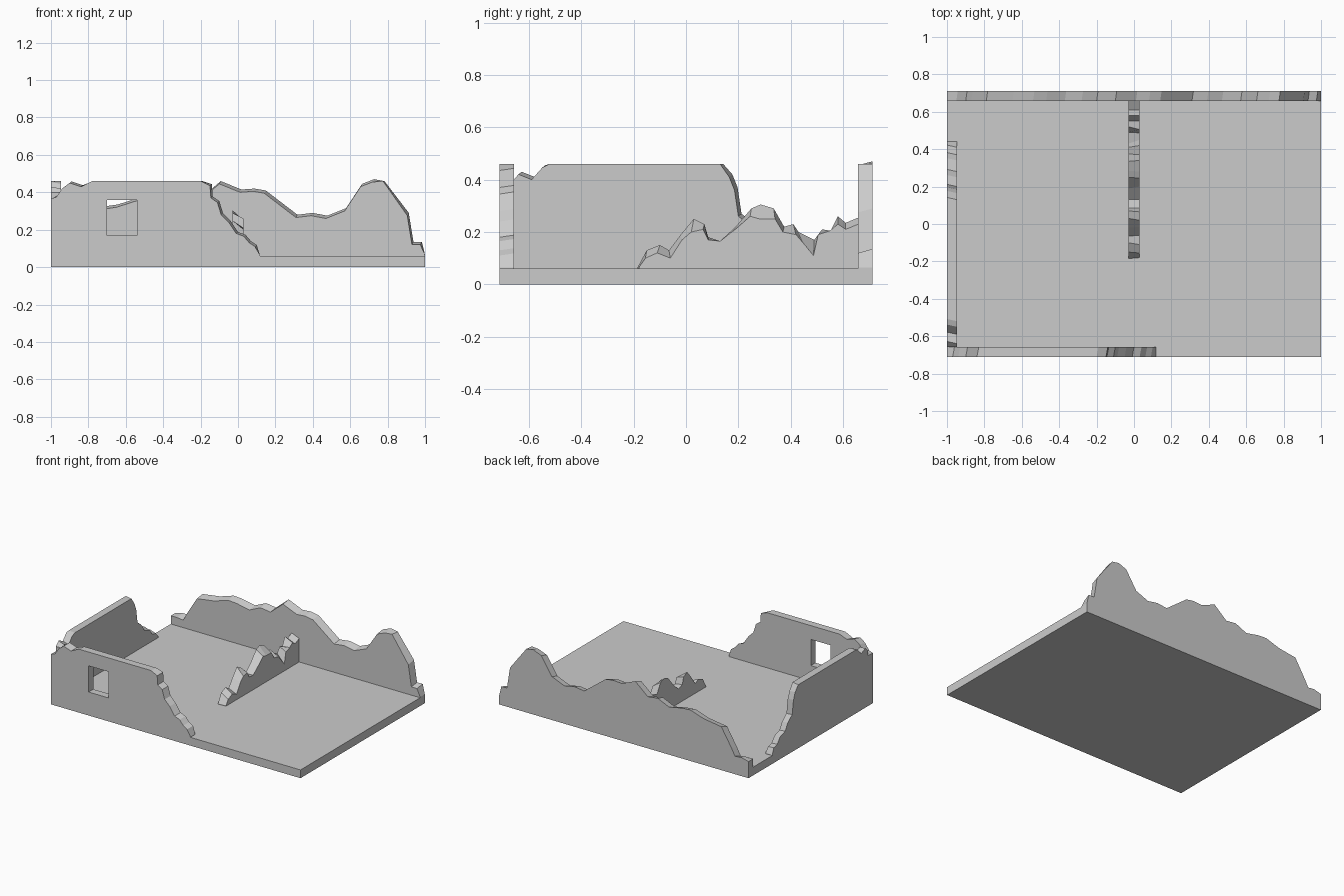
import bpy, bmesh
from mathutils import Vector

if "Cube" in bpy.data.objects:
    bpy.data.objects.remove(bpy.data.objects["Cube"])

FLOOR = 0.06   # slab thickness
TOP = 0.46     # intact wall height
HX, HY, T = 1.0, 0.712, 0.054


def finish(name, bm):
    bmesh.ops.recalc_face_normals(bm, faces=bm.faces)
    mesh = bpy.data.meshes.new(name)
    bm.to_mesh(mesh)
    bm.free()
    ob = bpy.data.objects.new(name, mesh)
    bpy.context.collection.objects.link(ob)
    return ob


def box(name, lo, hi):
    lo, hi = Vector(lo), Vector(hi)
    bm = bmesh.new()
    bmesh.ops.create_cube(bm, size=1)
    for v in bm.verts:
        v.co = Vector((v.co[i] + 0.5) * (hi[i] - lo[i]) + lo[i] for i in range(3))
    return finish(name, bm)


def wall(name, axis, start, end, side_a, side_b):
    """Wall along 'axis' with broken top edges side_a (at start) and side_b (at end)."""
    bm = bmesh.new()
    loops = []
    for depth, edge in ((start, side_a), (end, side_b)):
        pts = [(edge[0][0], FLOOR)] + list(edge) + [(edge[-1][0], FLOOR)]
        loops.append([bm.verts.new((u, depth, z) if axis == 'x' else (depth, u, z))
                      for u, z in pts])
    a, b = loops
    bm.faces.new(a)
    bm.faces.new(b[::-1])
    for i in range(len(a)):
        j = (i + 1) % len(a)
        bm.faces.new((a[i], b[i], b[j], a[j]))
    return finish(name, bm)


def shifted(edge, du, dz):
    """Second side of a broken edge: inner points slide a little."""
    out = [edge[0]]
    for u, z in edge[1:-1]:
        out.append((u + du, z if z > TOP - 0.005 else max(z + dz, FLOOR + 0.01)))
    return out + [edge[-1]]


# Floor slab
box("floor_slab", (-HX, -HY, 0), (HX, HY, FLOOR))

# Front wall with window and crumbling right end
front = [(-1, .365), (-.97, .375), (-.94, .42), (-.90, .45), (-.84, .43), (-.78, TOP),
         (-.20, TOP), (-.15, .435), (-.145, .37), (-.11, .345), (-.09, .28), (-.05, .24),
         (-.01, .18), (.03, .165), (.06, .13), (.09, .11), (.117, .065)]
front_wall = wall("front_wall", 'x', -HY, -HY + T, front, shifted(front, .01, .008))
cutter = box("window_cutter", (-.70, -HY - .1, .17), (-.54, -HY + T + .1, .36))
mod = front_wall.modifiers.new("window", 'BOOLEAN')
mod.object = cutter
mod.operation = 'DIFFERENCE'
mod.solver = 'EXACT'
cutter.hide_render = True
cutter.hide_set(True)

# Left wall, intact in the middle and collapsed towards the back
left = [(-HY + T, .40), (-.64, .42), (-.59, .40), (-.55, .445), (-.52, TOP), (.13, TOP),
        (.165, .41), (.185, .36), (.20, .26), (.25, .22), (.28, .17), (.34, .15),
        (.37, .11), (.41, .10), (.44, .065)]
wall("left_wall", 'y', -HX, -HX + T, shifted(left, .012, .01), left)

# Back wall with a ragged top along its whole length
back = [(-1, .12), (-.95, .12), (-.90, .115), (-.87, .17), (-.79, .30), (-.65, .32),
        (-.54, .355), (-.47, .35), (-.37, .33), (-.28, .37), (-.20, .36), (-.10, .445),
        (.01, .40), (.08, .405), (.14, .395), (.31, .265), (.39, .275), (.47, .26),
        (.57, .30), (.655, .43), (.72, .455), (.775, TOP), (.905, .275), (.93, .12),
        (.975, .12), (1, .065)]
wall("back_wall", 'x', HY - T, HY, back, shifted(back, .008, .015))

# Ruined dividing wall, left and right sides broken differently
divider_left = [(-.185, .065), (-.15, .13), (-.10, .15), (-.065, .13), (-.02, .19), (.03, .25),
                (.07, .23), (.085, .18), (.13, .165), (.19, .22), (.25, .29), (.285, .305),
                (.335, .29), (.375, .22), (.41, .23), (.43, .20), (.49, .17), (.52, .21),
                (.55, .20), (.58, .26), (.61, .235), (HY - T, .255)]
divider_right = [(-.18, .065), (-.155, .10), (-.11, .12), (-.06, .10), (-.015, .17), (.02, .20),
                 (.065, .21), (.085, .17), (.13, .165), (.20, .22), (.245, .26), (.28, .25),
                 (.34, .25), (.37, .20), (.42, .19), (.45, .155), (.487, .11), (.505, .19),
                 (.55, .205), (.58, .23), (.61, .21), (HY - T, .23)]
wall("dividing_wall", 'y', -.03, .03, divider_left, divider_right)
